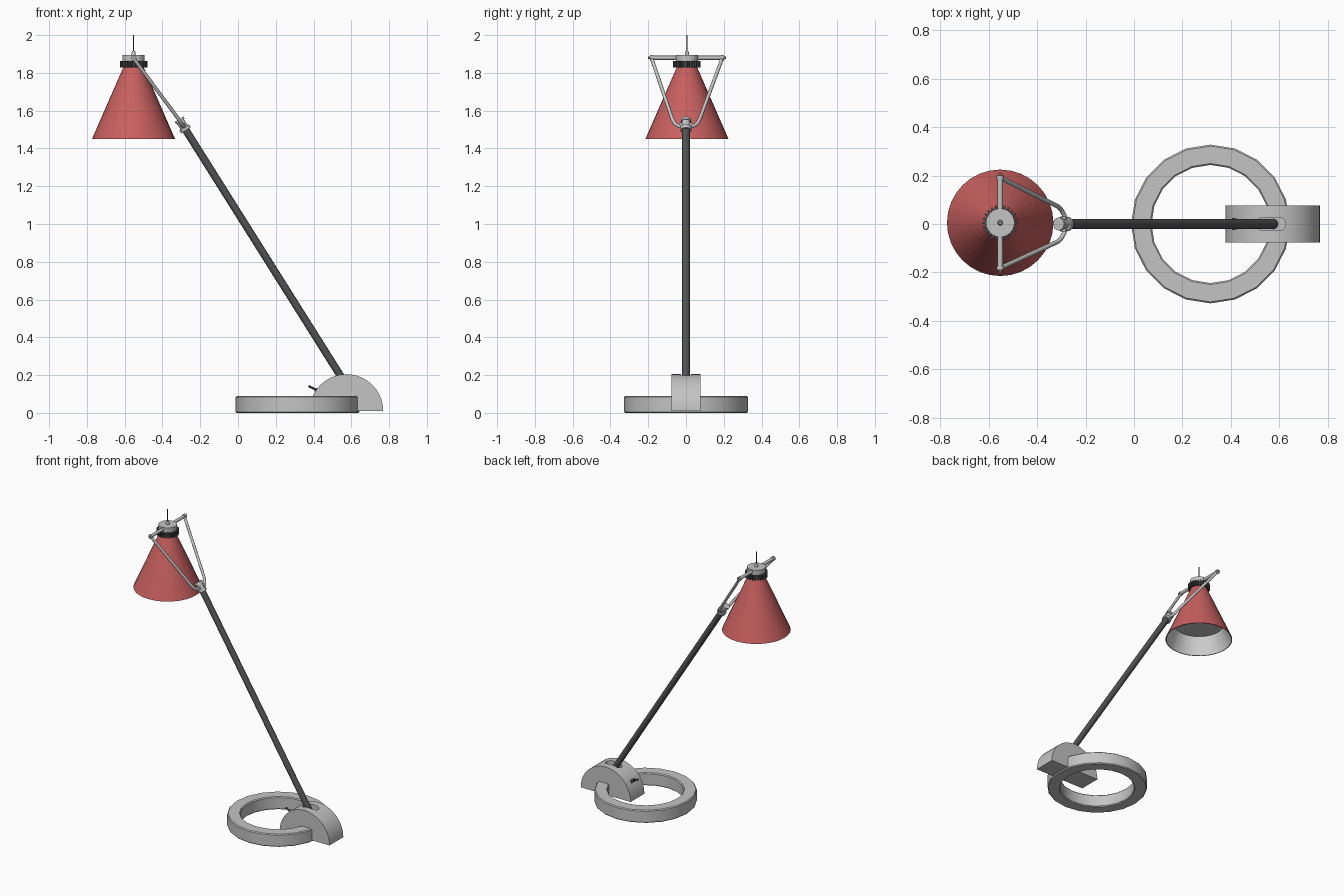
import bpy, bmesh, math
from mathutils import Vector

cube = bpy.data.objects.get("Cube")
if cube:
    bpy.data.objects.remove(cube, do_unlink=True)


def material(name, rgb):
    m = bpy.data.materials.new(name)
    m.use_nodes = True
    m.diffuse_color = (*rgb, 1)
    m.node_tree.nodes["Principled BSDF"].inputs["Base Color"].default_value = (*rgb, 1)
    return m


GREY = material("light grey", (0.55, 0.55, 0.55))
DARK = material("dark grey", (0.085, 0.085, 0.085))
RED = material("red", (0.58, 0.115, 0.115))
WHITE = material("lining white", (0.68, 0.68, 0.68))


def finish(bm, name, mats, smooth=True):
    bmesh.ops.recalc_face_normals(bm, faces=bm.faces)
    me = bpy.data.meshes.new(name)
    bm.to_mesh(me)
    bm.free()
    ob = bpy.data.objects.new(name, me)
    bpy.context.collection.objects.link(ob)
    for m in mats:
        me.materials.append(m)
    if smooth:
        bpy.ops.object.select_all(action='DESELECT')
        ob.select_set(True)
        bpy.context.view_layer.objects.active = ob
        bpy.ops.object.shade_smooth_by_angle(angle=math.radians(32))
    return ob


def lathe(name, profile, centre, mats, segs=32, closed=False):
    """Revolve (radius, z) points around a vertical axis through centre."""
    bm = bmesh.new()
    rings = []
    for r, z in profile:
        rings.append([bm.verts.new((centre[0] + r * math.cos(2 * math.pi * i / segs),
                                    centre[1] + r * math.sin(2 * math.pi * i / segs), z))
                      for i in range(segs)])
    pairs = list(zip(rings, rings[1:]))
    if closed:
        pairs.append((rings[-1], rings[0]))
    else:
        bm.faces.new(rings[0])
        bm.faces.new(rings[-1])
    for a, b in pairs:
        for i in range(segs):
            j = (i + 1) % segs
            bm.faces.new((a[i], a[j], b[j], b[i]))
    return finish(bm, name, mats)


def rod(name, a, b, radius, mat, segs=16):
    """Straight cylinder between two points."""
    a, b = Vector(a), Vector(b)
    bm = bmesh.new()
    bmesh.ops.create_cone(bm, cap_ends=True, segments=segs, radius1=radius,
                          radius2=radius, depth=(b - a).length)
    rot = (b - a).to_track_quat('Z', 'Y').to_matrix()
    bmesh.ops.rotate(bm, verts=bm.verts, matrix=rot)
    bmesh.ops.translate(bm, verts=bm.verts, vec=(a + b) / 2)
    return finish(bm, name, [mat])


def prism(name, outline, offset, mat, smooth=True):
    """Extrude a closed outline of 3D points by an offset."""
    bm = bmesh.new()
    face = bm.faces.new([bm.verts.new(p) for p in outline])
    res = bmesh.ops.extrude_face_region(bm, geom=[face])
    bmesh.ops.translate(bm, vec=offset,
                        verts=[v for v in res["geom"] if isinstance(v, bmesh.types.BMVert)])
    return finish(bm, name, [mat], smooth)


# Base ring with small chamfers
c = 0.006
lathe("base_ring", [(0.244 + c, 0), (0.328 - c, 0), (0.328, c), (0.328, 0.09 - c),
                    (0.328 - c, 0.09), (0.244 + c, 0.09), (0.244, 0.09 - c), (0.244, c)],
      (0.316, 0), [GREY], segs=20, closed=True)

# Half-round block holding the arm, with a slot on top
bx, br = 0.574, 0.195
arc = [(bx + br * math.cos(math.pi * i / 20), -0.077, 0.01 + br * math.sin(math.pi * i / 20))
       for i in range(21)]
block = prism("arm_block", arc, (0, 0.154, 0), GREY)

slot = []
for i in range(18):
    a = -math.pi / 2 + math.pi * (i if i < 9 else i - 1) / 8
    slot.append((0.566 + (0.034 if i < 9 else -0.034) + 0.027 * math.cos(a),
                 0.027 * math.sin(a), 0.13))
cutter = prism("slot_cutter", slot, (0, 0, 0.2), GREY, smooth=False)
cutter.hide_render = True
cutter.hide_viewport = True
cut = block.modifiers.new("slot", 'BOOLEAN')
cut.operation = 'DIFFERENCE'
cut.object = cutter
cut.solver = 'EXACT'

# Switch lever and its plate on the curved side
ang = math.radians(145)
n = Vector((math.cos(ang), 0, math.sin(ang)))
t = Vector((-n.z, 0, n.x))
p = Vector((bx, 0, 0.01)) + n * (br - 0.003)
plate = [p + t * u + Vector((0, v, 0)) for u, v in
         ((-0.012, -0.025), (0.012, -0.025), (0.012, 0.025), (-0.012, 0.025))]
prism("switch_plate", plate, n * 0.006, DARK, smooth=False)
rod("switch_lever", (0.425, 0, 0.117), (0.373, 0, 0.142), 0.006, DARK, 10)

# Arm
foot, tip = Vector((0.578, 0, 0.14)), Vector((-0.278, 0, 1.5))
d = (tip - foot).normalized()
rod("arm", foot, tip, 0.02, DARK, 20)

# Joint at the top of the arm
rod("joint_collar", tip - d * 0.005, tip + d * 0.014, 0.03, GREY, 20)
rod("joint_neck", tip + d * 0.01, tip + d * 0.055, 0.022, GREY, 16)
rod("joint_cap", tip + d * 0.05, tip + d * 0.064, 0.027, GREY, 16)
rod("joint_pin", tip + d * 0.028 + Vector((0, -0.032, 0)),
    tip + d * 0.028 + Vector((0, 0.032, 0)), 0.013, GREY, 12)

# Lamp head axis
hx, hy = -0.553, 0.005

# Bent fork from the joint to both ends of the crossbar
fork = [(hx, 0.187, 1.877), (-0.315, 0.073, 1.556), (-0.30, 0.058, 1.53),
        (-0.288, 0.036, 1.517), (-0.283, 0.0, 1.513)]
path = fork + [(x, -y, z) for x, y, z in fork[-2::-1]]
cu = bpy.data.curves.new("fork", 'CURVE')
cu.dimensions = '3D'
cu.bevel_depth = 0.0095
cu.bevel_resolution = 3
cu.use_fill_caps = True
sp = cu.splines.new('POLY')
sp.points.add(len(path) - 1)
for pt, (x, y, z) in zip(sp.points, path):
    pt.co = (x, y + (hy if abs(y) > 0.1 else 0), z, 1)
sp.use_smooth = True
cu.materials.append(GREY)
bpy.context.collection.objects.link(bpy.data.objects.new("fork", cu))

# Crossbar with end knobs
rod("crossbar", (hx, hy - 0.195, 1.88), (hx, hy + 0.195, 1.88), 0.011, GREY)
for s, side in ((1, "back"), (-1, "front")):
    rod(side + "_knob", (hx, hy + s * 0.18, 1.88), (hx, hy + s * 0.195, 1.88), 0.015, GREY, 12)
    rod(side + "_screw", (hx, hy + s * 0.19, 1.88), (hx, hy + s * 0.207, 1.88), 0.006, GREY, 10)

# Conical shade: red outside, pale lining inside
shade = lathe("shade", [(0.22, 1.45), (0.053, 1.832), (0.048, 1.832), (0.215, 1.45)],
              (hx, hy), [RED, WHITE], segs=32, closed=True)
for f in shade.data.polygons:
    radial = f.normal.x * (f.center.x - hx) + f.normal.y * (f.center.y - hy)
    if radial < -0.01:
        f.material_index = 1
lathe("diffuser", [(0.164, 1.566), (0.164, 1.57)], (hx, hy), [GREY])

# Ribbed collar above the shade
bm = bmesh.new()
ribs = 24
outline = []
for i in range(ribs):
    for off, r in ((-0.28, 0.062), (-0.22, 0.073), (0.22, 0.073), (0.28, 0.062)):
        a = 2 * math.pi * (i + off) / ribs
        outline.append((hx + r * math.cos(a), hy + r * math.sin(a), 1.828))
prism("ribbed_collar", outline, (0, 0, 0.034), DARK, smooth=False)

# Cap, cord nipple and cord
lathe("cap", [(0.059, 1.86), (0.059, 1.895)], (hx, hy), [GREY])
lathe("cord_nipple", [(0.011, 1.89), (0.011, 1.908), (0.007, 1.916)], (hx, hy), [GREY], segs=12)
rod("cord", (hx, hy, 1.91), (hx, hy, 2.0), 0.003, DARK, 8)
